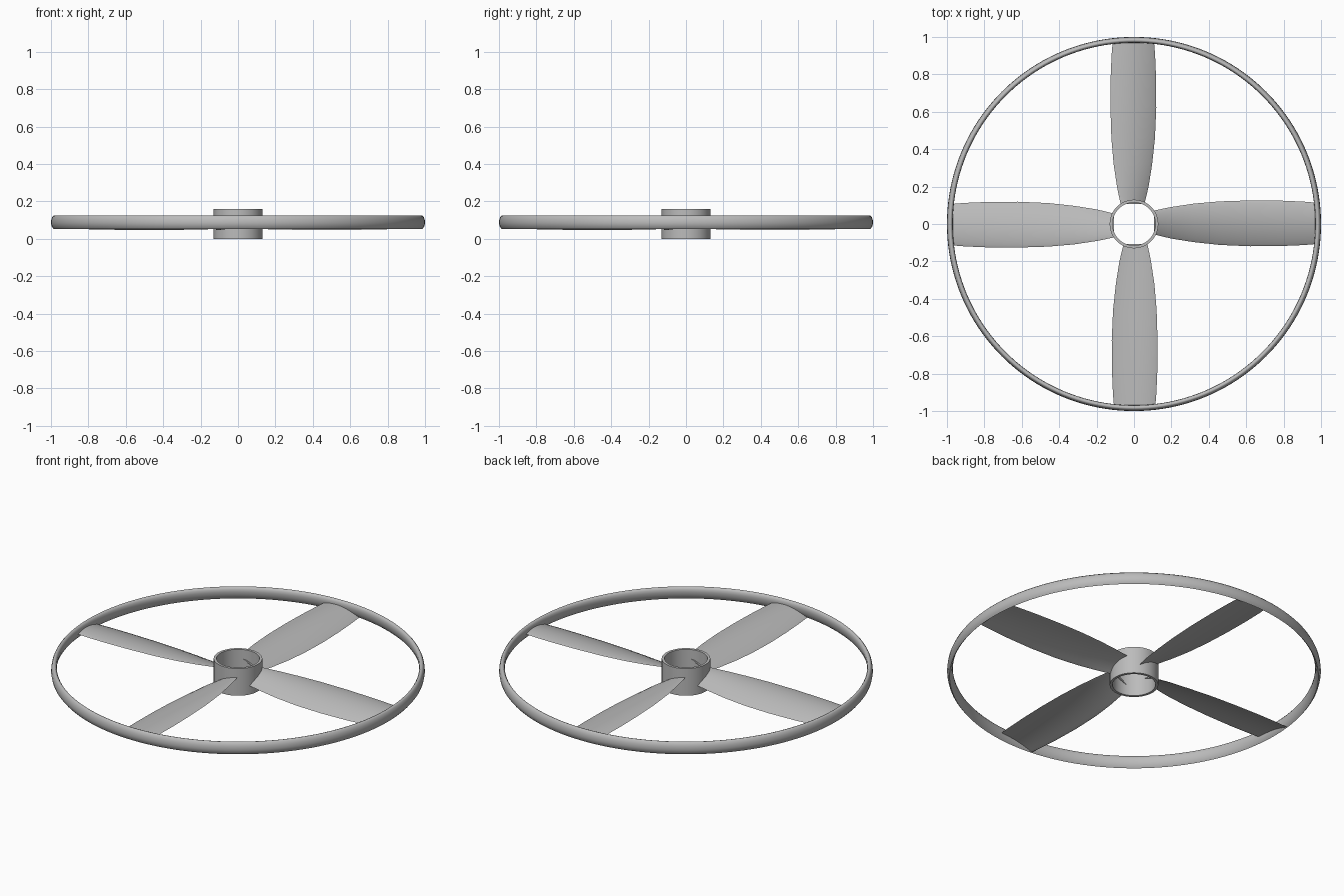
import bpy, bmesh, math
from mathutils import Matrix

cube = bpy.data.objects.get("Cube")
if cube:
    bpy.data.objects.remove(cube)

grey = bpy.data.materials.new("plain grey")
grey.use_nodes = True
COLOUR = (0.5, 0.5, 0.5, 1)
grey.diffuse_color = COLOUR
grey.node_tree.nodes["Principled BSDF"].inputs["Base Color"].default_value = COLOUR


def finish(name, bm, angle=35):
    bmesh.ops.recalc_face_normals(bm, faces=bm.faces)
    mesh = bpy.data.meshes.new(name)
    bm.to_mesh(mesh)
    bm.free()
    mesh.materials.append(grey)
    obj = bpy.data.objects.new(name, mesh)
    bpy.context.collection.objects.link(obj)
    bpy.ops.object.select_all(action='DESELECT')
    obj.select_set(True)
    bpy.context.view_layer.objects.active = obj
    bpy.ops.object.shade_smooth_by_angle(angle=math.radians(angle))
    return obj


def loft(bm, loops, closed=False):
    """Skin a list of equal-length closed loops of points."""
    rows = [[bm.verts.new(p) for p in loop] for loop in loops]
    n = len(rows[0])
    pairs = list(zip(rows, rows[1:]))
    if closed:
        pairs.append((rows[-1], rows[0]))
    else:
        bm.faces.new(rows[0])
        bm.faces.new(rows[-1])
    for a, b in pairs:
        for i in range(n):
            j = (i + 1) % n
            bm.faces.new((a[i], a[j], b[j], b[i]))


def revolve(name, profile, segments, angle=35):
    """Turn a closed (radius, z) profile about the z axis."""
    bm = bmesh.new()
    loops = []
    for k in range(segments):
        t = math.tau * k / segments
        loops.append([(r * math.cos(t), r * math.sin(t), z) for r, z in profile])
    loft(bm, loops, closed=True)
    return finish(name, bm, angle)


# Hollow hub
revolve("hub", [(0.13, 0), (0.13, 0.16), (0.115, 0.16), (0.115, 0)], 96)

# Outer guard ring, bulging on the outside and rounded at the rims
revolve("outer_ring", [(0.987, 0.054), (0.996, 0.066), (1.0, 0.085), (0.998, 0.105),
                       (0.992, 0.119), (0.985, 0.126), (0.977, 0.124), (0.971, 0.115),
                       (0.969, 0.1), (0.972, 0.082), (0.979, 0.063)], 160, 60)

# Blade stations: radius, low edge y and z, high edge y and z
STATIONS = [
    (0.107, -0.056, 0.052, 0.072, 0.108),
    (0.2, -0.078, 0.051, 0.091, 0.104),
    (0.32, -0.097, 0.048, 0.109, 0.1),
    (0.46, -0.112, 0.047, 0.121, 0.097),
    (0.62, -0.119, 0.048, 0.126, 0.094),
    (0.78, -0.118, 0.051, 0.125, 0.091),
    (0.9, -0.113, 0.054, 0.12, 0.089),
    (0.977, -0.107, 0.056, 0.114, 0.088),
]
STEPS = 14


def blade_section(r, y0, z0, y1, z1):
    """Cambered aerofoil loop: over the top, back along the underside."""
    chord = y1 - y0
    points = []
    for i in range(2 * STEPS):
        top = i <= STEPS
        k = i if top else 2 * STEPS - i
        t = (1 - math.cos(math.pi * k / STEPS)) / 2
        camber = 0.075 * chord * 4 * t * (1 - t)
        half = 0.03 * chord * math.sin(math.pi * t) ** 0.6 if 0 < k < STEPS else 0
        z = z0 + (z1 - z0) * t + camber + (half if top else -half)
        points.append((r, y0 + chord * t, z))
    return points


# Four identical blades around the hub
for i, side in enumerate(("left", "back", "right", "front")):
    bm = bmesh.new()
    loft(bm, [blade_section(*s) for s in STATIONS])
    bmesh.ops.rotate(bm, verts=bm.verts, cent=(0, 0, 0),
                     matrix=Matrix.Rotation(i * math.pi / 2, 3, 'Z'))
    finish(side + "_blade", bm, 50)
